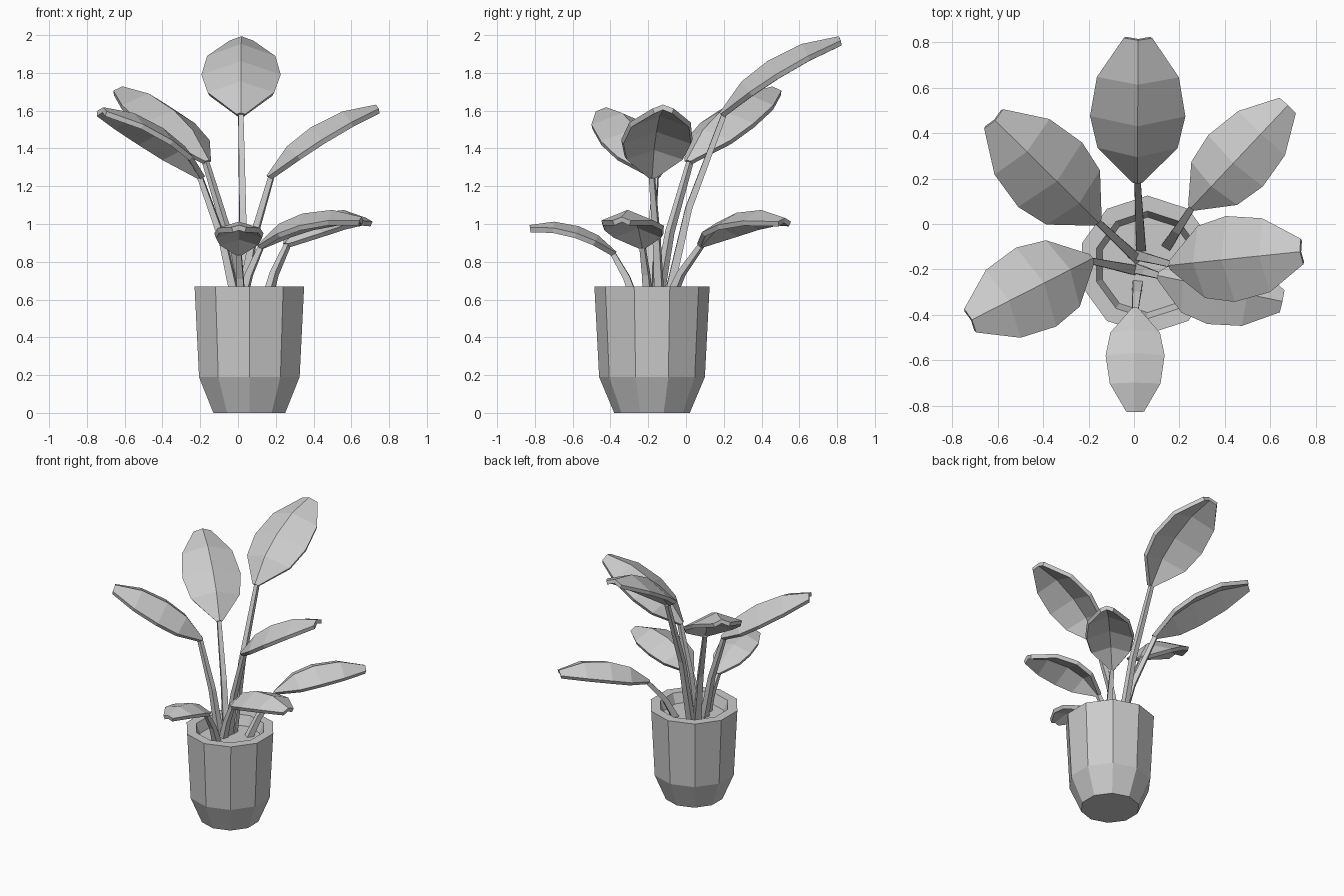
import bpy
import bmesh
from math import cos, sin, tau
from mathutils import Vector

if "Cube" in bpy.data.objects:
    bpy.data.objects.remove(bpy.data.objects["Cube"])

grey = bpy.data.materials.new("light_grey")
grey.use_nodes = True
COLOUR = (0.6, 0.6, 0.6, 1)
grey.diffuse_color = COLOUR
grey.node_tree.nodes["Principled BSDF"].inputs["Base Color"].default_value = COLOUR

UP = Vector((0, 0, 1))


def add_object(name, bm):
    bmesh.ops.recalc_face_normals(bm, faces=bm.faces)
    mesh = bpy.data.meshes.new(name)
    bm.to_mesh(mesh)
    bm.free()
    mesh.materials.append(grey)
    obj = bpy.data.objects.new(name, mesh)
    bpy.context.collection.objects.link(obj)
    return obj


def ring(centre, radius, sides, u=Vector((1, 0, 0)), v=Vector((0, 1, 0))):
    """Regular polygon with one corner pointing along v."""
    return [centre + radius * (u * sin(tau * i / sides) + v * cos(tau * i / sides))
            for i in range(sides)]


def loft(name, rings):
    """Skin a run of rings and cap both ends."""
    bm = bmesh.new()
    loops = [[bm.verts.new(p) for p in r] for r in rings]
    n = len(loops[0])
    for a, b in zip(loops, loops[1:]):
        for i in range(n):
            j = (i + 1) % n
            bm.faces.new((a[i], a[j], b[j], b[i]))
    bm.faces.new(loops[0])
    bm.faces.new(loops[-1])
    return add_object(name, bm)


# Ten-sided pot with a flat rim and a sunken soil surface
POT_PROFILE = [(0.20, 0), (0.28, 0.19), (0.305, 0.67), (0.237, 0.67), (0.21, 0.60)]
loft("pot", [ring(Vector((0.06, -0.18, z)), r, 10) for r, z in POT_PROFILE])


def stem(name, foot, top):
    """Four-sided tapering stalk that bends outward as it rises."""
    foot, top = Vector(foot), Vector(top)
    bend = foot.lerp(top, 0.5)
    bend -= (top - foot) * Vector((1, 1, 0)).normalized().dot(Vector((0, 0, 0)))
    lean = Vector((top.x - foot.x, top.y - foot.y, 0))
    bend -= lean * 0.12
    points = [foot, bend, top]
    rings = []
    for i, (p, radius) in enumerate(zip(points, (0.026, 0.021, 0.016))):
        along = (points[min(i + 1, 2)] - points[max(i - 1, 0)]).normalized()
        side = along.cross(UP).normalized()
        rings.append(ring(p, radius * 1.2, 4, (side + side.cross(along)).normalized(),
                          (side - side.cross(along)).normalized()))
    loft(name, rings)


# Distance along a leaf and relative width there
OUTLINE = [(0, 0.11), (0.24, 0.84), (0.46, 1), (0.73, 0.86), (1, 0.3)]
THICK = 0.028


def leaf(name, base, tip, half_width, bulge, fold):
    """Arched blade, raised along its midrib."""
    base, tip = Vector(base), Vector(tip)
    run = tip - base
    side = run.cross(UP).normalized()
    bm = bmesh.new()
    rows = []
    for t, w in OUTLINE:
        w *= half_width
        tangent = run + UP * bulge * 4 * (1 - 2 * t)
        normal = side.cross(tangent).normalized()
        p = base + run * t + UP * bulge * 4 * t * (1 - t) + normal * THICK
        rows.append([bm.verts.new(q) for q in
                     (p - side * w, p + normal * fold * w, p + side * w)])
    for a, b in zip(rows, rows[1:]):
        for i in range(2):
            bm.faces.new((a[i], a[i + 1], b[i + 1], b[i]))
    obj = add_object(name, bm)
    # Keep the top face where it was drawn and thicken downward
    if obj.data.polygons[0].normal.z < 0:
        obj.data.flip_normals()
    thicken = obj.modifiers.new("thickness", "SOLIDIFY")
    thicken.thickness = THICK
    thicken.offset = -1


# Name, stem foot, leaf base, leaf tip, half width, bulge, midrib fold
PLANT = [
    ("back", (0.03, -0.10, 0.59), (0.015, 0.20, 1.56), (0.018, 0.83, 1.945), 0.21, 0.03, 0.4),
    ("back_left", (0.15, -0.09, 0.59), (0.26, 0.08, 0.87), (0.675, 0.52, 0.985), 0.165, 0.045, 0.4),
    ("upper_left", (0.02, -0.14, 0.59), (0.175, -0.18, 1.23), (0.75, -0.12, 1.585), 0.19, 0.03, 0.4),
    ("front_left", (0.02, -0.20, 0.59), (0.12, -0.23, 0.86), (0.65, -0.34, 0.99), 0.165, 0.045, 0.4),
    ("front", (0.015, -0.27, 0.59), (0.005, -0.385, 0.825), (0.005, -0.825, 0.955), 0.13, 0.04, 0.3),
    ("front_right", (-0.01, -0.20, 0.59), (-0.20, -0.16, 1.23), (-0.73, -0.43, 1.57), 0.195, 0.03, 0.4),
    ("back_right", (0.01, -0.15, 0.59), (-0.17, 0.02, 1.31), (-0.625, 0.47, 1.68), 0.2, 0.03, 0.4),
]
for label, foot, base, tip, half_width, bulge, fold in PLANT:
    stem(label + "_stem", foot, Vector(base) + UP * 0.015)
    leaf(label + "_leaf", base, tip, half_width, bulge, fold)
